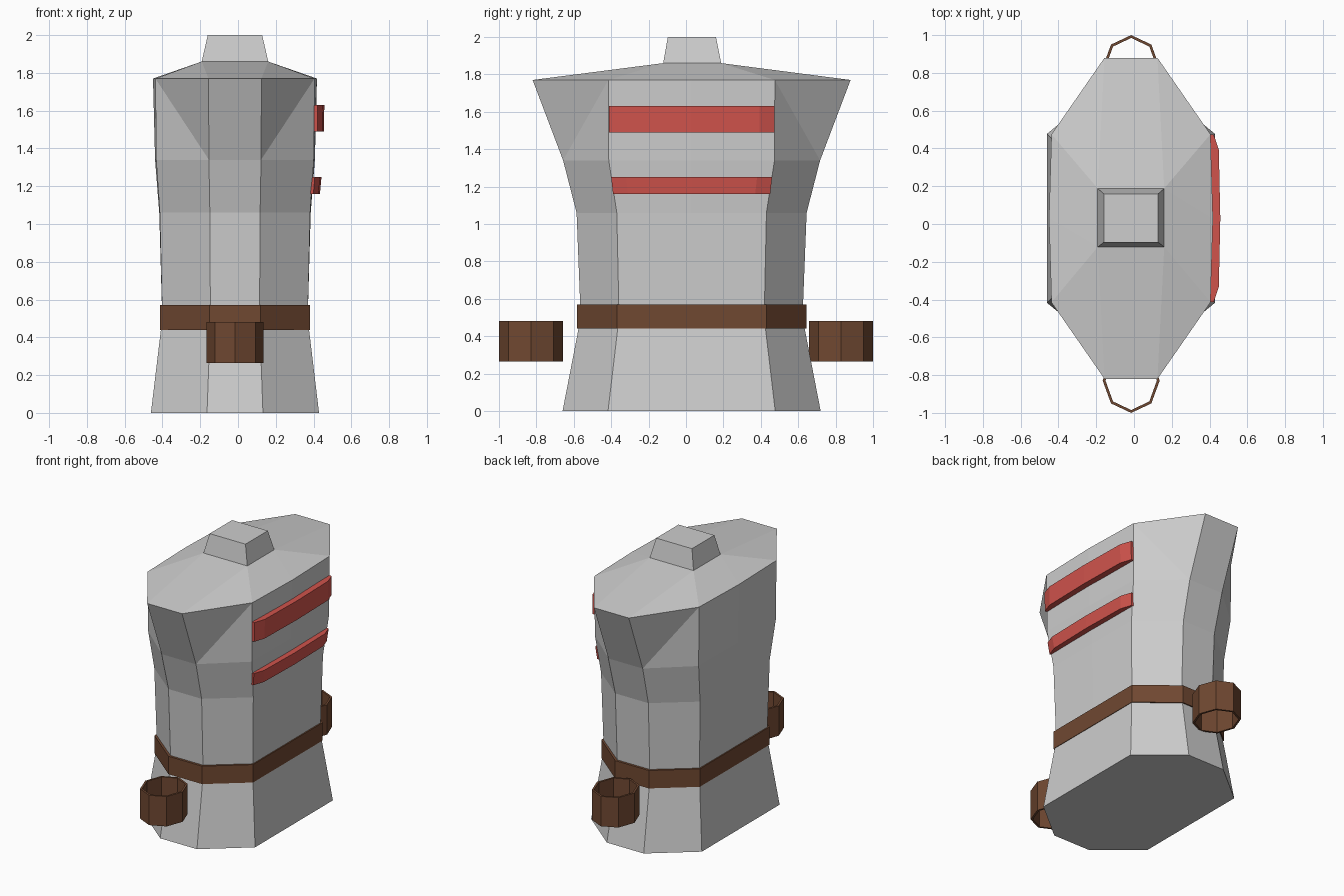
import bpy, bmesh, math

if "Cube" in bpy.data.objects:
    bpy.data.objects.remove(bpy.data.objects["Cube"])

CX, CY = -0.016, 0.03   # axis of the torso


def material(name, rgb):
    m = bpy.data.materials.new(name)
    m.diffuse_color = (*rgb, 1)
    m.use_nodes = True
    m.node_tree.nodes["Principled BSDF"].inputs["Base Color"].default_value = m.diffuse_color
    return m


GREY = material("grey cloth", (0.61, 0.61, 0.61))
RED = material("red stripe", (0.63, 0.087, 0.072))
BROWN = material("brown leather", (0.162, 0.065, 0.031))


def finish(name, bm, mat):
    bmesh.ops.recalc_face_normals(bm, faces=bm.faces)
    me = bpy.data.meshes.new(name)
    bm.to_mesh(me)
    bm.free()
    me.materials.append(mat)
    ob = bpy.data.objects.new(name, me)
    bpy.context.collection.objects.link(ob)
    return ob


def ring(bm, z, hx, fx, hy, fy, bulge=0.0):
    """Eight-sided outline with an extra middle point on each side."""
    pts = [(hx + bulge, 0), (hx, fy), (fx, hy), (-fx, hy), (-hx, fy),
           (-hx - bulge, 0), (-hx, -fy), (-fx, -hy), (fx, -hy), (hx, -fy)]
    return [bm.verts.new((CX + x, CY + y, z)) for x, y in pts]


def bridge(bm, a, b):
    n = len(a)
    for i in range(n):
        j = (i + 1) % n
        bm.faces.new((a[i], a[j], b[j], b[i]))


# torso: stacked rings from hem to shoulders
bm = bmesh.new()
levels = [(0, .445, .148, .69, .447, 0), (.5, .385, .13, .593, .388, 0),
          (1.06, .398, .133, .615, .40, .003), (1.34, .417, .138, .687, .443, .006),
          (1.77, .421, .14, .85, .445, .013)]
rings = [ring(bm, *lv) for lv in levels]
bm.faces.new(rings[0])
for lo, hi in zip(rings[:3], rings[1:4]):
    bridge(bm, lo, hi)
# chest, with the four corner panels folded from side top to front bottom
lo, hi = rings[3], rings[4]
for i in range(10):
    j = (i + 1) % 10
    if i in (1, 6):
        bm.faces.new((lo[i], lo[j], hi[i]))
        bm.faces.new((lo[j], hi[j], hi[i]))
    elif i in (3, 8):
        bm.faces.new((lo[i], lo[j], hi[j]))
        bm.faces.new((lo[i], hi[j], hi[i]))
    else:
        bm.faces.new((lo[i], lo[j], hi[j], hi[i]))


# shoulders rising to the neck, then the tapered neck block
def rect(z, x0, x1, y0, y1):
    return [bm.verts.new((x, y, z)) for x, y in ((x1, y1), (x0, y1), (x0, y0), (x1, y0))]


base = rect(1.86, -.192, .16, -.122, .188)
top = rect(2.0, -.16, .128, -.097, .16)
bridge(bm, base, top)
bm.faces.new(top)
for corner, (a, b) in enumerate(((1, 2), (3, 4), (6, 7), (8, 9))):
    bm.faces.new((hi[a], hi[b], base[corner]))
for a, b, p, q in ((2, 3, 1, 0), (7, 8, 3, 2)):
    bm.faces.new((hi[a], hi[b], base[p], base[q]))
for a, m, b, p, q in ((4, 5, 6, 2, 1), (9, 0, 1, 0, 3)):
    bm.faces.new((hi[a], hi[m], base[q]))
    bm.faces.new((hi[m], base[p], base[q]))
    bm.faces.new((hi[m], hi[b], base[p]))
finish("torso", bm, GREY)

# belt
bm = bmesh.new()
b0 = ring(bm, .44, .396, .135, .613, .40)
b1 = ring(bm, .57, .396, .135, .613, .40)
bridge(bm, b0, b1)
bm.faces.new(b0)
bm.faces.new(b1)
finish("belt", bm, BROWN)


# raised stripes on the right side of the chest
def stripe(name, z0, z1, x0, x1, half0, half1):
    bm = bmesh.new()
    loops = []
    for z, x, h in ((z0, x0, half0), (z1, x1, half1)):
        pts = [(x - .10, -h), (x - .035, -h), (x - .008, -h + .08), (x, 0),
               (x - .008, h - .08), (x - .035, h), (x - .10, h)]
        loops.append([bm.verts.new((px, CY + py, z)) for px, py in pts])
    bridge(bm, *loops)
    for lp in loops:
        bm.faces.new(lp)
    finish(name, bm, RED)


stripe("upper_stripe", 1.49, 1.63, .455, .457, .443, .443)
stripe("lower_stripe", 1.16, 1.25, .434, .442, .42, .43)


# hollow eight-sided wrist cuffs, front and back
def cuff(name, cy):
    bm = bmesh.new()

    def loop(z, rx, ry):
        return [bm.verts.new((-.015 + rx * math.cos(k * math.pi / 4),
                              cy + ry * math.sin(k * math.pi / 4), z)) for k in range(8)]
    o0, o1 = loop(.265, .151, .171), loop(.482, .151, .171)
    i0, i1 = loop(.265, .136, .156), loop(.482, .136, .156)
    for a, b in ((o0, o1), (o1, i1), (i1, i0), (i0, o0)):
        bridge(bm, a, b)
    finish(name, bm, BROWN)


cuff("front_cuff", -.829)
cuff("back_cuff", .829)
